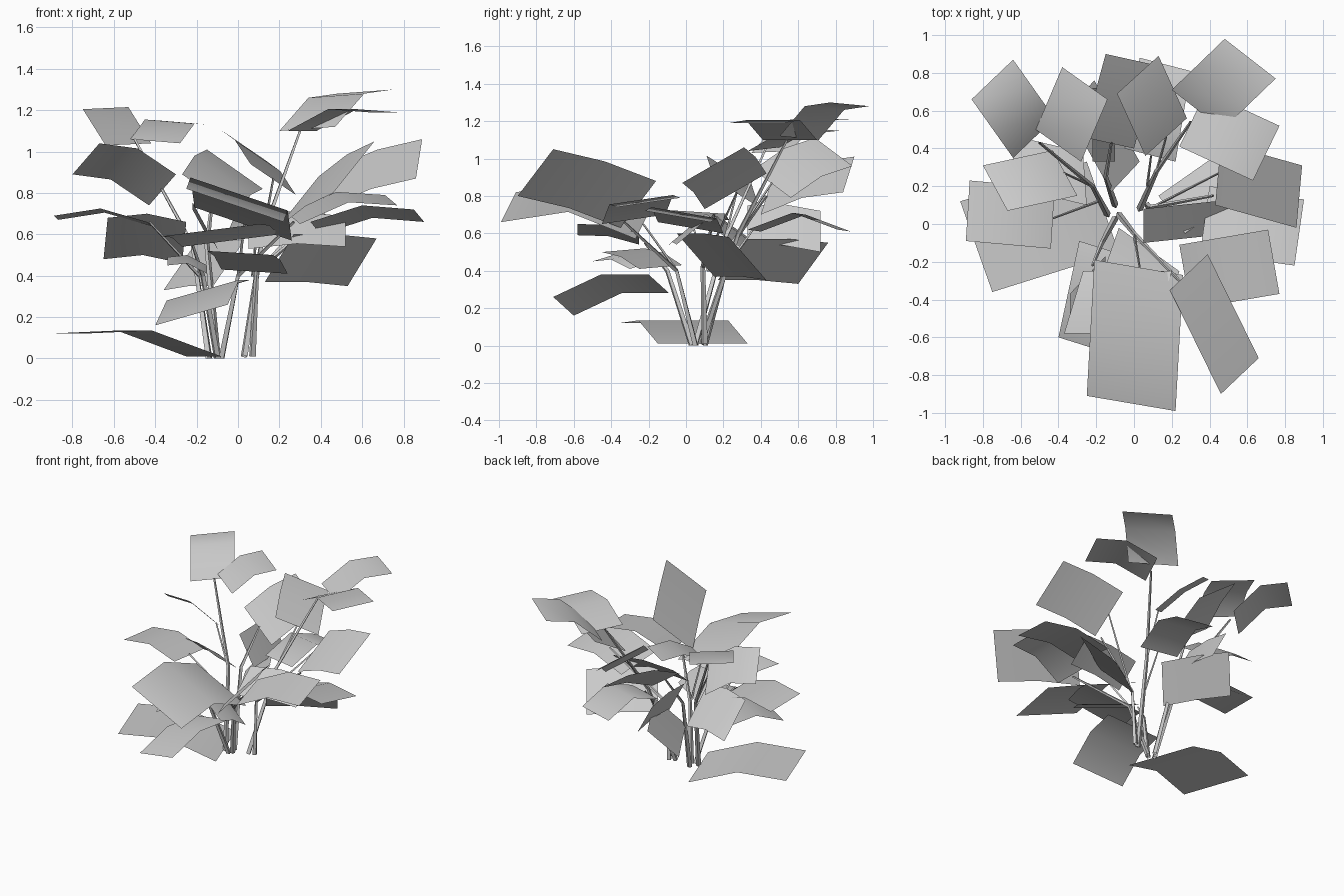
import bpy
import bmesh
from mathutils import Vector

default_cube = bpy.data.objects.get("Cube")
if default_cube:
    bpy.data.objects.remove(default_cube, do_unlink=True)


def make_material(name, colour):
    material = bpy.data.materials.new(name)
    material.use_nodes = True
    material.diffuse_color = colour
    shader = material.node_tree.nodes["Principled BSDF"]
    shader.inputs["Base Color"].default_value = colour
    return material


pale_grey = make_material("pale grey", (.6, .6, .6, 1))


def link_mesh(name, mesh_builder, smooth):
    mesh = bpy.data.meshes.new(name)
    mesh_builder.to_mesh(mesh)
    mesh_builder.free()
    mesh.materials.append(pale_grey)
    for polygon in mesh.polygons:
        polygon.use_smooth = smooth
    plant_part = bpy.data.objects.new(name, mesh)
    bpy.context.collection.objects.link(plant_part)


def leaf(name, inner_start, inner_end, outer_end, bend=.06):
    """Folded card: a stem-side edge, a raised crease and a parallel tip edge."""
    start, end, tip_end = map(Vector, (inner_start, inner_end, outer_end))
    tip_start = start + tip_end - end
    lift = Vector((0, 0, bend))
    rows = [(start, end),
            ((start + tip_start) / 2 + lift, (end + tip_end) / 2 + lift),
            (tip_start, tip_end)]
    builder = bmesh.new()
    verts = [[builder.verts.new(point) for point in row] for row in rows]
    for near, far in zip(verts, verts[1:]):
        builder.faces.new((near[0], near[1], far[1], far[0]))
    builder.normal_update()
    # Keep the upper side of every leaf facing up
    if sum(face.normal.z for face in builder.faces) < 0:
        bmesh.ops.reverse_faces(builder, faces=builder.faces[:])
    link_mesh(name, builder, smooth=True)


def stem(name, *path, thick=.018, thin=.007, sides=4):
    """Tapering tube that follows the given points."""
    points = [Vector(point) for point in path]
    builder = bmesh.new()
    rings = []
    for index, point in enumerate(points):
        before = points[max(index - 1, 0)]
        after = points[min(index + 1, len(points) - 1)]
        facing = (after - before).to_track_quat("Z", "Y")
        radius = thick + (thin - thick) * index / (len(points) - 1)
        ring = bmesh.ops.create_circle(builder, segments=sides, radius=radius)["verts"]
        for vert in ring:
            vert.co = point + facing @ vert.co
            vert.co.z = max(vert.co.z, 0)
        rings.append(ring)
    for lower, upper in zip(rings, rings[1:]):
        for side in range(sides):
            following = (side + 1) % sides
            builder.faces.new((lower[side], lower[following], upper[following], upper[side]))
    bmesh.ops.recalc_face_normals(builder, faces=builder.faces[:])
    link_mesh(name, builder, smooth=False)


def twig(name, start, end):
    stem(name, start, end, thick=.009, thin=.006, sides=3)


# Leaves at the front
leaf("front_large_leaf", (-.21, -.19, .73), (.26, -.27, .57), (.22, -.99, .66), bend=.1)
leaf("front_left_leaf", (.39, -.16, .88), (.19, -.35, .63), (.46, -.9, .8), bend=.02)
leaf("front_low_leaf", (-.29, -.09, .28), (.06, -.2, .38), (-.05, -.71, .26))
leaf("front_hidden_leaf", (-.27, -.25, .54), (.2, -.25, .6), (.1, -.58, .65), bend=.02)
leaf("front_small_leaf", (-.15, -.17, .45), (-.15, -.3, .41), (-.34, -.5, .45), bend=.03)
leaf("front_inner_leaf", (-.08, -.02, .43), (.24, -.25, .41), (.17, -.45, .5), bend=.02)

# Leaves on the left side
leaf("left_forward_leaf", (.24, -.11, .7), (.3, -.45, .65), (.77, -.37, .74))
leaf("left_raised_leaf", (.46, .43, .92), (.43, .1, .73), (.86, -.02, .87), bend=.02)
leaf("left_arched_leaf", (.4, .2, .6), (.35, -.15, .66), (.85, -.22, .72), bend=.05)
leaf("left_low_leaf", (.27, -.05, .6), (.13, .15, .37), (.53, .43, .35), bend=.01)
leaf("left_upright_leaf", (.05, .08, .68), (.05, -.1, .53), (.52, -.05, .54), bend=.02)

# Leaves at the back
leaf("back_left_leaf", (.38, .7, 1.1), (.24, .41, 1.1), (.63, .23, 1.19))
leaf("back_top_leaf", (.2, .71, 1.1), (.47, .5, 1.12), (.75, .77, 1.3), bend=.07)
leaf("back_steep_leaf", (.06, .36, .94), (.28, .56, .79), (.13, .89, .96), bend=.03)
leaf("back_middle_leaf", (-.27, .46, .89), (0, .4, .7), (.12, .84, .82), bend=.03)
leaf("back_arched_leaf", (-.05, .4, .61), (.22, .33, .62), (.3, .81, .62), bend=.09)
leaf("back_low_leaf", (.03, .33, .57), (-.12, .17, .35), (-.36, .6, .33), bend=.01)
leaf("back_upright_leaf", (-.22, .33, .75), (-.1, .33, .53), (-.1, .72, .5), bend=.02)

# Leaves on the right side
leaf("right_back_leaf", (-.52, .5, 1.06), (-.28, .33, 1.04), (-.14, .66, 1.13), bend=.05)
leaf("right_top_leaf", (-.42, .56, 1.04), (-.64, .35, 1.03), (-.86, .66, 1.2), bend=.09)
leaf("right_raised_leaf", (-.43, .39, .74), (-.3, .15, .89), (-.67, .07, 1.04), bend=.05)
leaf("right_arched_leaf", (-.42, .19, .64), (-.44, -.13, .66), (-.89, -.09, .69), bend=.05)
leaf("right_steep_leaf", (-.25, .1, .66), (-.27, .38, .46), (-.65, .47, .48), bend=.03)
leaf("right_ground_leaf", (-.25, .33, .01), (-.08, -.15, .01), (-.75, -.36, .12), bend=.07)

# Main stems rising from the ground
stem("right_stem", (-.14, .05, 0), (-.22, .2, .55), (-.5, .43, 1.06))
stem("left_back_stem", (.03, .08, .01), (.12, .28, .6), (.3, .54, 1.1))
stem("front_stem", (-.08, .05, 0), (0, -.05, .4), (.27, -.33, .66))
stem("left_stem", (.07, .1, .01), (.09, .09, .42), (.42, .15, .7))
stem("front_right_stem", (-.1, .03, 0), (-.17, -.1, .4), (-.22, -.22, .55))
stem("back_stem", (-.1, .1, 0), (-.15, .25, .55), (-.12, .43, .8))

# Twigs joining the leaves to the stems
twig("right_raised_twig", (-.22, .2, .55), (-.37, .27, .82))
twig("right_arched_twig", (-.19, .12, .4), (-.43, .03, .66))
twig("left_raised_twig", (.1, .09, .42), (.45, .27, .82))
twig("back_steep_twig", (.12, .28, .6), (.17, .46, .87))
twig("front_large_twig", (0, -.05, .4), (.03, -.23, .65))
twig("back_arched_twig", (.07, .2, .4), (.09, .36, .62))
